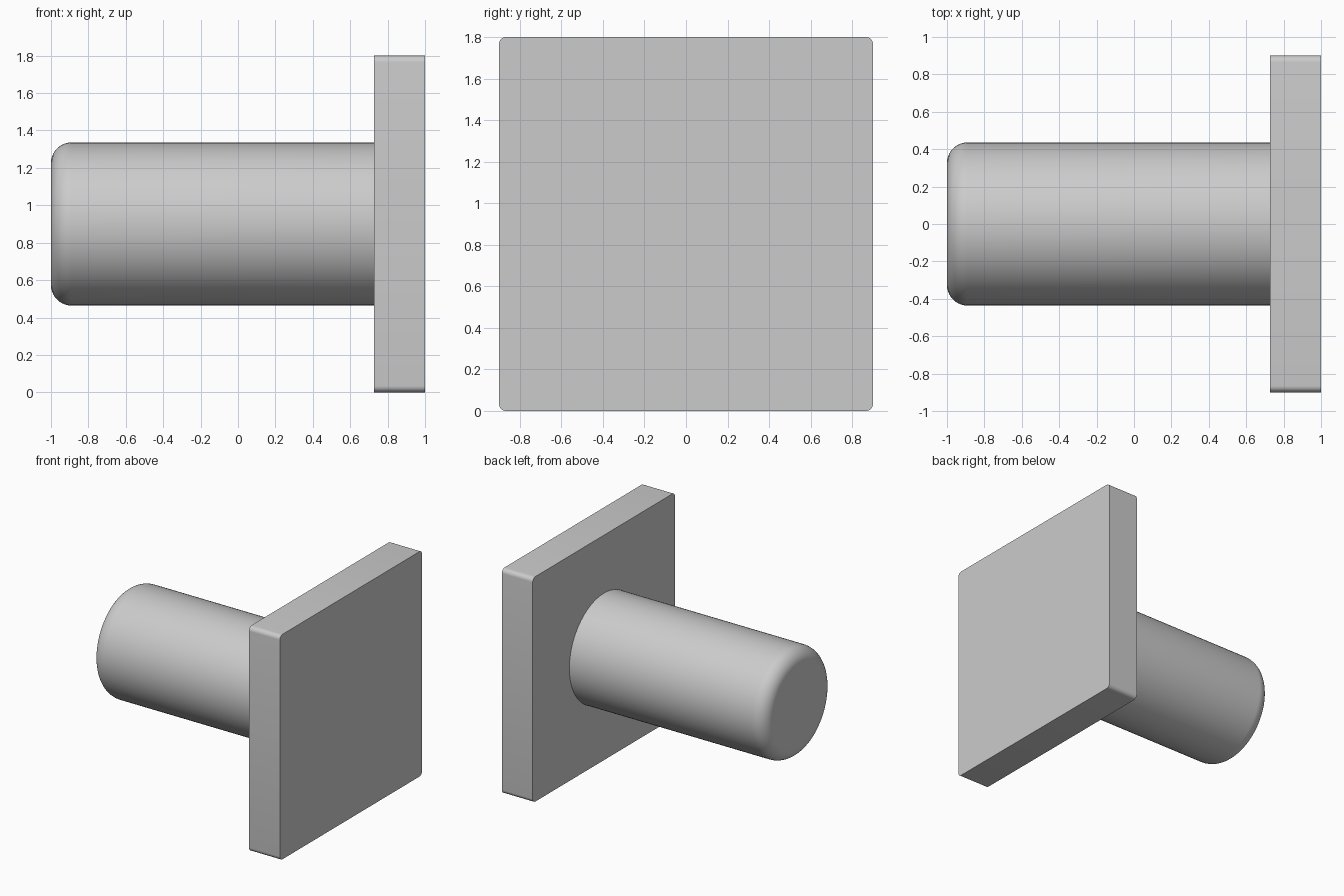
import bpy
import bmesh
from math import pi, sin, cos
from mathutils import Matrix, Vector

cube = bpy.data.objects.get("Cube")
if cube:
    bpy.data.objects.remove(cube, do_unlink=True)

HALF = 0.9           # half side of the square plate, also the axis height
PLATE_BACK = 0.727   # x of the plate face that carries the peg
RADIUS = 0.436
FILLET = 0.11

grey = bpy.data.materials.new("plain grey")
grey.use_nodes = True
colour = (0.6, 0.6, 0.6, 1)
grey.diffuse_color = colour
grey.node_tree.nodes["Principled BSDF"].inputs["Base Color"].default_value = colour


def add_object(name, bm):
    bmesh.ops.recalc_face_normals(bm, faces=bm.faces)
    mesh = bpy.data.meshes.new(name)
    bm.to_mesh(mesh)
    bm.free()
    mesh.materials.append(grey)
    obj = bpy.data.objects.new(name, mesh)
    bpy.context.collection.objects.link(obj)
    bpy.ops.object.select_all(action="DESELECT")
    obj.select_set(True)
    bpy.context.view_layer.objects.active = obj
    bpy.ops.object.shade_smooth_by_angle(angle=pi / 6)
    return obj


# Square plate with its four long corners rounded
bm = bmesh.new()
bmesh.ops.create_cube(bm, size=1)
bmesh.ops.scale(bm, vec=(1 - PLATE_BACK, 2 * HALF, 2 * HALF), verts=bm.verts)
bmesh.ops.translate(bm, vec=((1 + PLATE_BACK) / 2, 0, HALF), verts=bm.verts)
corners = [e for e in bm.edges
           if abs(e.verts[0].co.x - e.verts[1].co.x) > 0.1]
bmesh.ops.bevel(bm, geom=corners, offset=0.035, segments=6, profile=0.5,
                affect="EDGES")
add_object("square_plate", bm)

# Round peg: flat end, rounded rim and straight side, spun about the x axis
profile = [(-1, 0)]
for i in range(11):
    a = i / 10 * pi / 2
    profile.append((-1 + FILLET * (1 - cos(a)),
                    RADIUS - FILLET * (1 - sin(a))))
profile += [(PLATE_BACK + 0.01, RADIUS), (PLATE_BACK + 0.01, 0)]

bm = bmesh.new()
verts = [bm.verts.new((x, 0, r)) for x, r in profile]
edges = [bm.edges.new(pair) for pair in zip(verts, verts[1:])]
bmesh.ops.spin(bm, geom=verts + edges, cent=(0, 0, 0), axis=(1, 0, 0),
               angle=2 * pi, steps=96, use_merge=True)
bmesh.ops.remove_doubles(bm, verts=bm.verts, dist=0.0001)
bmesh.ops.transform(bm, matrix=Matrix.Translation(Vector((0, 0, HALF))),
                    verts=bm.verts)
add_object("round_peg", bm)
